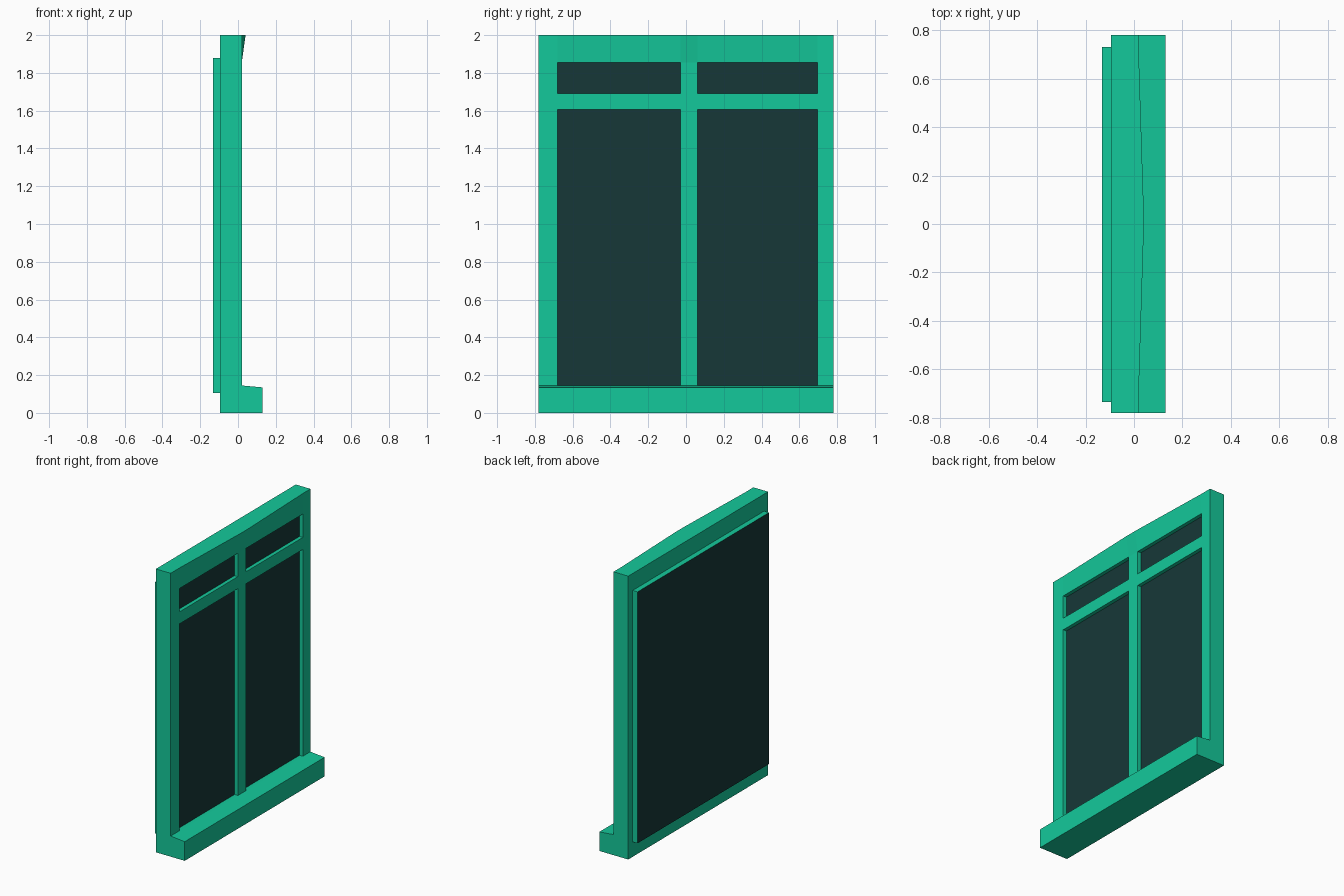
import bpy
import bmesh

if "Cube" in bpy.data.objects:
    bpy.data.objects.remove(bpy.data.objects["Cube"])


def material(name, rgb):
    m = bpy.data.materials.new(name)
    m.diffuse_color = (*rgb, 1)
    m.use_nodes = True
    m.node_tree.nodes["Principled BSDF"].inputs["Base Color"].default_value = m.diffuse_color
    return m


GREEN = material("green_paint", (0.007, 0.584, 0.328))
DARK = material("dark_glass", (0.008, 0.039, 0.039))


def add_object(name, bm, *mats, recalc=True):
    if recalc:
        bmesh.ops.recalc_face_normals(bm, faces=bm.faces)
    mesh = bpy.data.meshes.new(name)
    bm.to_mesh(mesh)
    bm.free()
    for m in mats:
        mesh.materials.append(m)
    ob = bpy.data.objects.new(name, mesh)
    bpy.context.collection.objects.link(ob)
    return ob


def extrude(bm, vec):
    """Turn the flat sheet in bm into a closed solid."""
    res = bmesh.ops.extrude_face_region(bm, geom=bm.faces[:])
    moved = [v for v in res["geom"] if isinstance(v, bmesh.types.BMVert)]
    bmesh.ops.translate(bm, verts=moved, vec=vec)


FRONT, BACK, GLASS, PANEL = 0.02, -0.095, -0.006, -0.133
YS = [-0.78, -0.68, -0.03, 0.06, 0.695, 0.78]     # jamb / light / mullion / light / jamb
ZS = [0.145, 1.605, 1.69, 1.855, 2.0]             # light / transom / light / head
OPENINGS = [(i, j) for i in (1, 3) for j in (0, 2)]

# Frame: grid of cells with four openings, given thickness
bm = bmesh.new()
grid = [[bm.verts.new((FRONT, y, z)) for z in ZS] for y in YS]
for i in range(len(YS) - 1):
    for j in range(len(ZS) - 1):
        if (i, j) not in OPENINGS:
            bm.faces.new((grid[i][j], grid[i + 1][j], grid[i + 1][j + 1], grid[i][j + 1]))
extrude(bm, (BACK - FRONT, 0, 0))
# Head of the frame leans forward at the middle
for i in (2, 3):
    grid[i][-1].co.x = 0.04
add_object("window_frame", bm, GREEN)

# Glass panes set just behind the frame face
bm = bmesh.new()
for i, j in OPENINGS:
    corners = ((YS[i], ZS[j]), (YS[i + 1], ZS[j]), (YS[i + 1], ZS[j + 1]), (YS[i], ZS[j + 1]))
    bm.faces.new([bm.verts.new((GLASS, y, z)) for y, z in corners])
add_object("glass_panes", bm, DARK, recalc=False)

# Sill: profile with a sloped top, run along the width
bm = bmesh.new()
profile = [(BACK, 0), (0.13, 0), (0.13, 0.135), (FRONT, 0.145), (BACK, 0.145)]
bm.faces.new([bm.verts.new((x, YS[0], z)) for x, z in profile])
extrude(bm, (0, YS[-1] - YS[0], 0))
add_object("sill", bm, GREEN)

# Back panel: painted edges, dark rear face
bm = bmesh.new()
rear = [(-0.735, 0.105), (0.73, 0.105), (0.73, 1.88), (-0.735, 1.88)]
bm.faces.new([bm.verts.new((PANEL, y, z)) for y, z in rear])
extrude(bm, (BACK - PANEL, 0, 0))
bmesh.ops.recalc_face_normals(bm, faces=bm.faces)
for f in bm.faces:
    f.material_index = 1 if f.normal.x < -0.9 else 0
add_object("back_panel", bm, GREEN, DARK)
